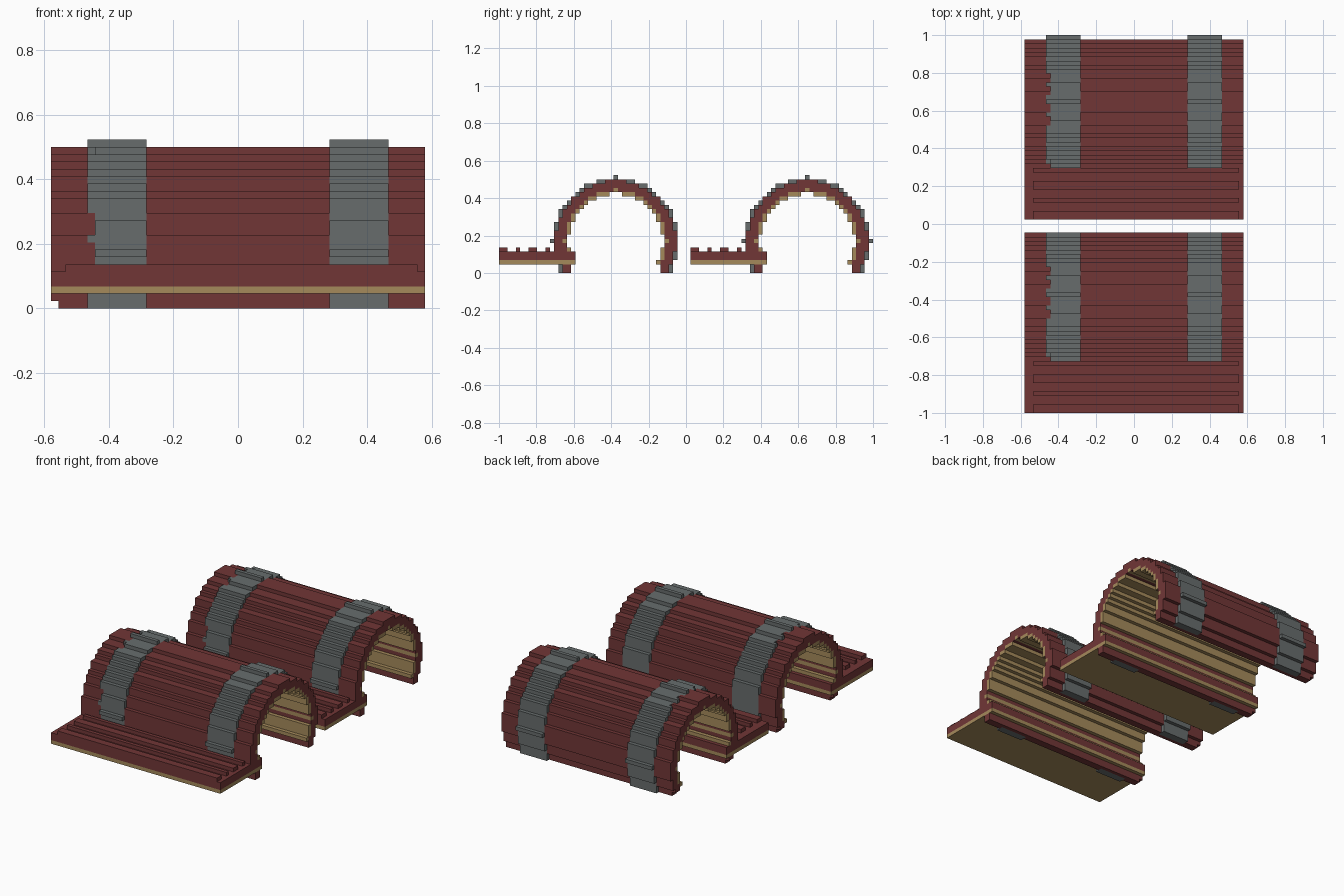
import bpy, bmesh

if "Cube" in bpy.data.objects:
    bpy.data.objects.remove(bpy.data.objects["Cube"])

V = 2 / 88            # edge of one block
CY, CZ = 27, 7        # block at the centre of the arch
HALF = 25.5           # half the width in blocks


def material(name, rgb):
    m = bpy.data.materials.new(name)
    m.diffuse_color = (*rgb, 1)
    m.use_nodes = True
    m.node_tree.nodes["Principled BSDF"].inputs["Base Color"].default_value = m.diffuse_color
    return m


RED = material("brick red", (0.165, 0.037, 0.037))
GREY = material("slate grey", (0.136, 0.152, 0.152))
TAN = material("tan wood", (0.376, 0.254, 0.105))


def build(name, mat, slabs, shift):
    """Extrude sets of (y, z) blocks along x; slabs = [(x0, x1, cells), ...]."""
    bm = bmesh.new()

    def quad(pts):
        bm.faces.new([bm.verts.new(((x - HALF) * V, (y + shift - 44) * V, z * V))
                      for x, y, z in pts])

    for i, (a, b, cells) in enumerate(slabs):
        def touching(n, x):
            if 0 <= n < len(slabs) and x in slabs[n][:2]:
                return slabs[n][2]
            return set()
        before, after = touching(i - 1, a), touching(i + 1, b)
        for j, k in cells:
            if (j - 1, k) not in cells:
                quad([(a, j, k), (a, j, k + 1), (b, j, k + 1), (b, j, k)][::-1])
            if (j + 1, k) not in cells:
                quad([(a, j + 1, k), (a, j + 1, k + 1), (b, j + 1, k + 1), (b, j + 1, k)])
            if (j, k - 1) not in cells:
                quad([(a, j, k), (a, j + 1, k), (b, j + 1, k), (b, j, k)])
            if (j, k + 1) not in cells:
                quad([(a, j, k + 1), (b, j, k + 1), (b, j + 1, k + 1), (a, j + 1, k + 1)])
            for x, other in ((a, before), (b, after)):
                if (j, k) not in other:
                    quad([(x, j, k), (x, j + 1, k), (x, j + 1, k + 1), (x, j, k + 1)])
    bmesh.ops.remove_doubles(bm, verts=bm.verts, dist=V * 0.01)
    bmesh.ops.recalc_face_normals(bm, faces=bm.faces)
    me = bpy.data.meshes.new(name)
    bm.to_mesh(me)
    bm.free()
    me.materials.append(mat)
    bpy.context.collection.objects.link(bpy.data.objects.new(name, me))


def ring(lo, hi):
    """Blocks whose squared distance from the arch centre lies in lo..hi."""
    out = set()
    for j in range(10, 45):
        for k in range(0, 24):
            o, h = j - CY, k - CZ
            if k < 2 and abs(o) < 11:        # feet stay slim
                continue
            if 2 <= k <= 4 and j < 18:       # the floor passes through here
                continue
            if lo <= o * o + h * h <= hi:
                out.add((j, k))
    return out


def rect(y0, y1, z0, z1):
    return {(j, k) for j in range(y0, y1) for k in range(z0, z1)}


def unit(tag, shift, back_nub):
    shell = ring(145, 201)
    core = ring(145, 172)
    strap = ring(173, 219) | {(CY, CZ + 15), (CY - 15, CZ)}
    if back_nub:
        strap.add((CY + 15, CZ))

    # ragged left edge of the left strap
    def ragged(j, k):
        if k > 14:
            return j - CY in (-5, -4, -2, -1, 2, 3, 5, 6)
        return j < CY and (10 <= k <= 12 or 5 <= k <= 8)
    gaps = {c for c in strap if ragged(*c)}

    # arch shell, thinned where the straps sit
    build("arch_shell_" + tag, RED, [
        (0, 1, {c for c in shell if c[1] > 0}),
        (1, 5, shell),
        (5, 6, core | (gaps & shell)),
        (6, 13, core),
        (13, 38, shell),
        (38, 46, core),
        (46, 51, shell)], shift)

    # straps around the arch
    build("left_strap_" + tag, GREY, [(5, 6, strap - gaps), (6, 13, strap)], shift)
    build("right_strap_" + tag, GREY, [(38, 46, strap)], shift)

    # wooden planks lining the inside
    lining = {c for c in ring(125, 144) if c[1] >= 2}
    build("plank_lining_" + tag, TAN, [(0, 51, lining)], shift)

    # floor: wooden base, red deck and raised ribs
    build("floor_base_" + tag, TAN, [(0, 51, rect(0, 18, 2, 3))], shift)
    deck = rect(0, 18, 3, 5)
    ribs = rect(0, 2, 5, 6) | rect(4, 5, 5, 6) | rect(7, 9, 5, 6) | rect(11, 12, 5, 6)
    build("floor_deck_" + tag, RED,
          [(0, 2, deck), (2, 50, deck | ribs), (50, 51, deck)], shift)


unit("front", 0, False)
unit("rear", 45, True)
